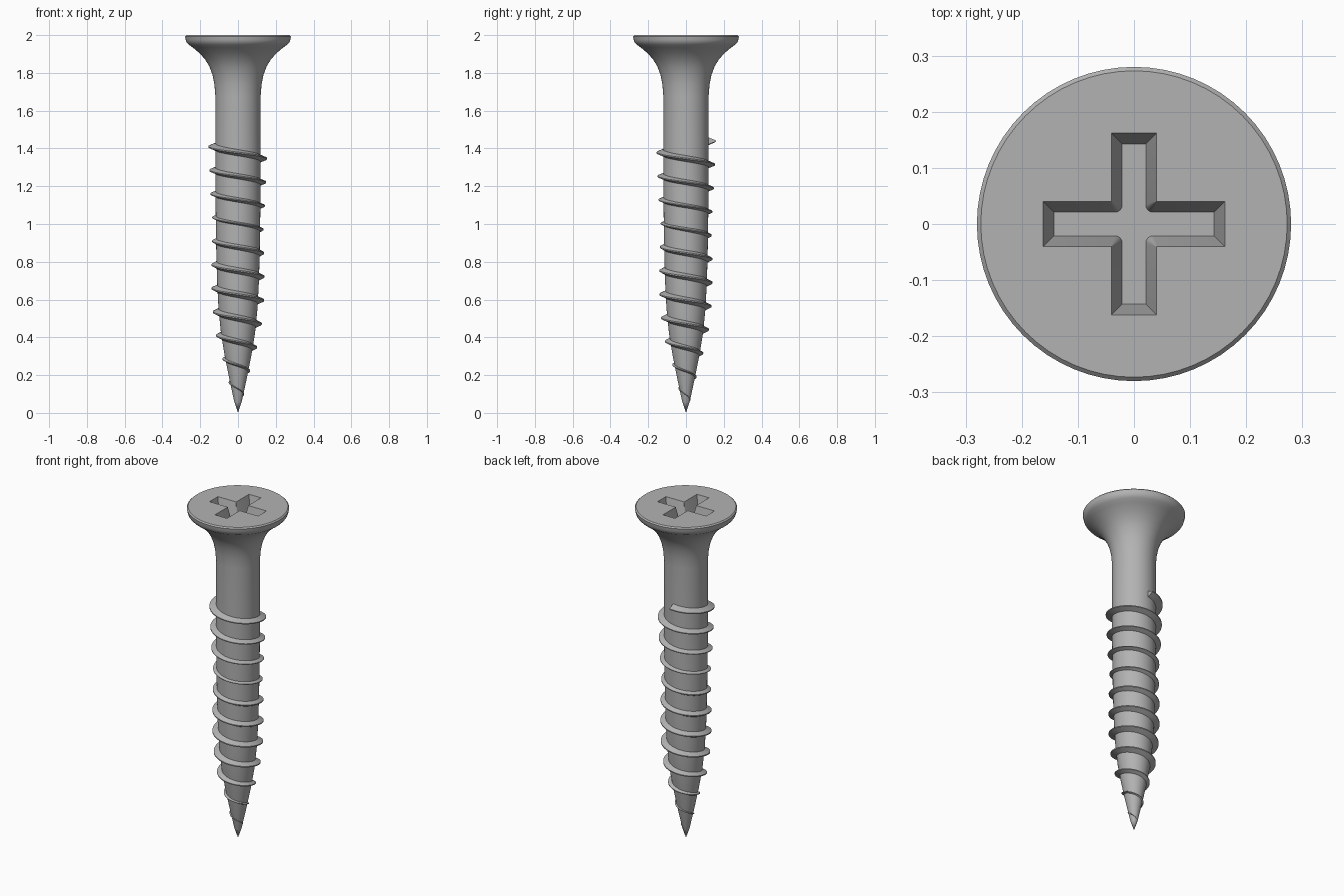
import bpy
import bmesh
import math

cube = bpy.data.objects.get("Cube")
if cube:
    bpy.data.objects.remove(cube, do_unlink=True)

steel = bpy.data.materials.new("grey steel")
steel.use_nodes = True
GREY = (0.45, 0.45, 0.45, 1)
steel.diffuse_color = GREY
steel.node_tree.nodes["Principled BSDF"].inputs["Base Color"].default_value = GREY

# Radius and height, from the tip up to the rim of the head
BODY = [(0.02, 0.06), (0.046, 0.18), (0.07, 0.3), (0.09, 0.42), (0.103, 0.55),
        (0.111, 0.7), (0.116, 0.9), (0.12, 1.2), (0.12, 1.68), (0.125, 1.74),
        (0.135, 1.79), (0.152, 1.835), (0.175, 1.873), (0.205, 1.905),
        (0.24, 1.935), (0.262, 1.95), (0.273, 1.963), (0.277, 1.975),
        (0.28, 1.993), (0.273, 2.0)]
# Height, crest radius and half thickness of the thread, from the tip up
THREAD = [(0.04, 0.015, 0.004), (0.15, 0.047, 0.006), (0.2, 0.058, 0.008),
          (0.27, 0.077, 0.012), (0.38, 0.112, 0.019), (0.5, 0.131, 0.021),
          (0.62, 0.14, 0.021), (0.8, 0.14, 0.021), (0.94, 0.136, 0.017),
          (1.0, 0.134, 0.011), (1.12, 0.145, 0.015), (1.44, 0.158, 0.021)]
SEGMENTS = 64


def interpolate(pairs, x):
    """Straight-line value at x in a rising list of (x, value)."""
    for (x0, v0), (x1, v1) in zip(pairs, pairs[1:]):
        if x <= x1:
            return v0 + (v1 - v0) * max(0, x - x0) / (x1 - x0)
    return pairs[-1][1]


def finish(bm, name):
    bmesh.ops.recalc_face_normals(bm, faces=bm.faces)
    mesh = bpy.data.meshes.new(name)
    bm.to_mesh(mesh)
    bm.free()
    mesh.materials.append(steel)
    obj = bpy.data.objects.new(name, mesh)
    bpy.context.collection.objects.link(obj)
    bpy.ops.object.select_all(action="DESELECT")
    obj.select_set(True)
    bpy.context.view_layer.objects.active = obj
    bpy.ops.object.shade_smooth_by_angle(angle=math.radians(32))
    return obj


def bridge(bm, a, b, closed=True):
    n = len(a)
    for i in range(n if closed else n - 1):
        j = (i + 1) % n
        bm.faces.new((a[i], a[j], b[j], b[i]))


def edge_loop(bm, ring):
    edges = []
    for i, v in enumerate(ring):
        w = ring[(i + 1) % len(ring)]
        edges.append(bm.edges.get((v, w)) or bm.edges.new((v, w)))
    return edges


def cross(half, reach, fillet, steps=4):
    """Cross outline; the four inner corners are rounded by fillet."""
    points = []
    for quarter in range(4):
        c, s = math.cos(quarter * math.pi / 2), math.sin(quarter * math.pi / 2)
        arm = [(reach, -half), (reach, half)]
        for k in range(steps + 1):
            a = math.pi / 2 * k / steps
            arm.append((half + fillet * (1 - math.sin(a)),
                        half + fillet * (1 - math.cos(a))))
        points += [(x * c - y * s, x * s + y * c) for x, y in arm]
    return points


# Shank and head: one turned shape
bm = bmesh.new()
tip = bm.verts.new((0, 0, 0))
rings = []
for r, z in BODY:
    rings.append([bm.verts.new((r * math.cos(math.tau * i / SEGMENTS),
                                r * math.sin(math.tau * i / SEGMENTS), z))
                  for i in range(SEGMENTS)])
for i in range(SEGMENTS):
    bm.faces.new((tip, rings[0][(i + 1) % SEGMENTS], rings[0][i]))
for lower, upper in zip(rings, rings[1:]):
    bridge(bm, lower, upper)

# Driver recess: tapered cross sunk into the head
floor = [bm.verts.new((x, y, 1.915)) for x, y in cross(0.021, 0.143, 0.013)]
mouth = [bm.verts.new((x, y, 2.0)) for x, y in cross(0.04, 0.162, 0.001)]
bridge(bm, mouth, floor)
bm.faces.new(floor)
bmesh.ops.triangle_fill(bm, use_beauty=True, normal=(0, 0, 1),
                        edges=edge_loop(bm, rings[-1]) + edge_loop(bm, mouth))
finish(bm, "screw_body")

# Thread: a wedge section swept down a tapering helix
body_radius = [(0, 0)] + [(z, r) for r, z in BODY]
crest_radius = [(z, r) for z, r, t in THREAD]
thickness = [(z, t) for z, r, t in THREAD]
TOP, PITCH, TURNS, STEPS = 1.44, 0.125, 11, 48
bm = bmesh.new()
sections = []
for i in range(TURNS * STEPS + 1):
    turn = i / STEPS
    z = TOP - PITCH * turn
    a = math.pi / 2 + math.tau * turn
    t = interpolate(thickness, z)
    inner = max(0.003, interpolate(body_radius, z) - 0.008)
    outer = max(inner + 0.002, interpolate(crest_radius, z))
    wedge = [(inner, t), (outer, t * 0.15), (outer, -t * 0.15), (inner, -t)]
    sections.append([bm.verts.new((r * math.cos(a), r * math.sin(a), z + dz))
                     for r, dz in wedge])
for a, b in zip(sections, sections[1:]):
    bridge(bm, a, b)
bm.faces.new(sections[0])
bm.faces.new(sections[-1])
finish(bm, "screw_thread")
